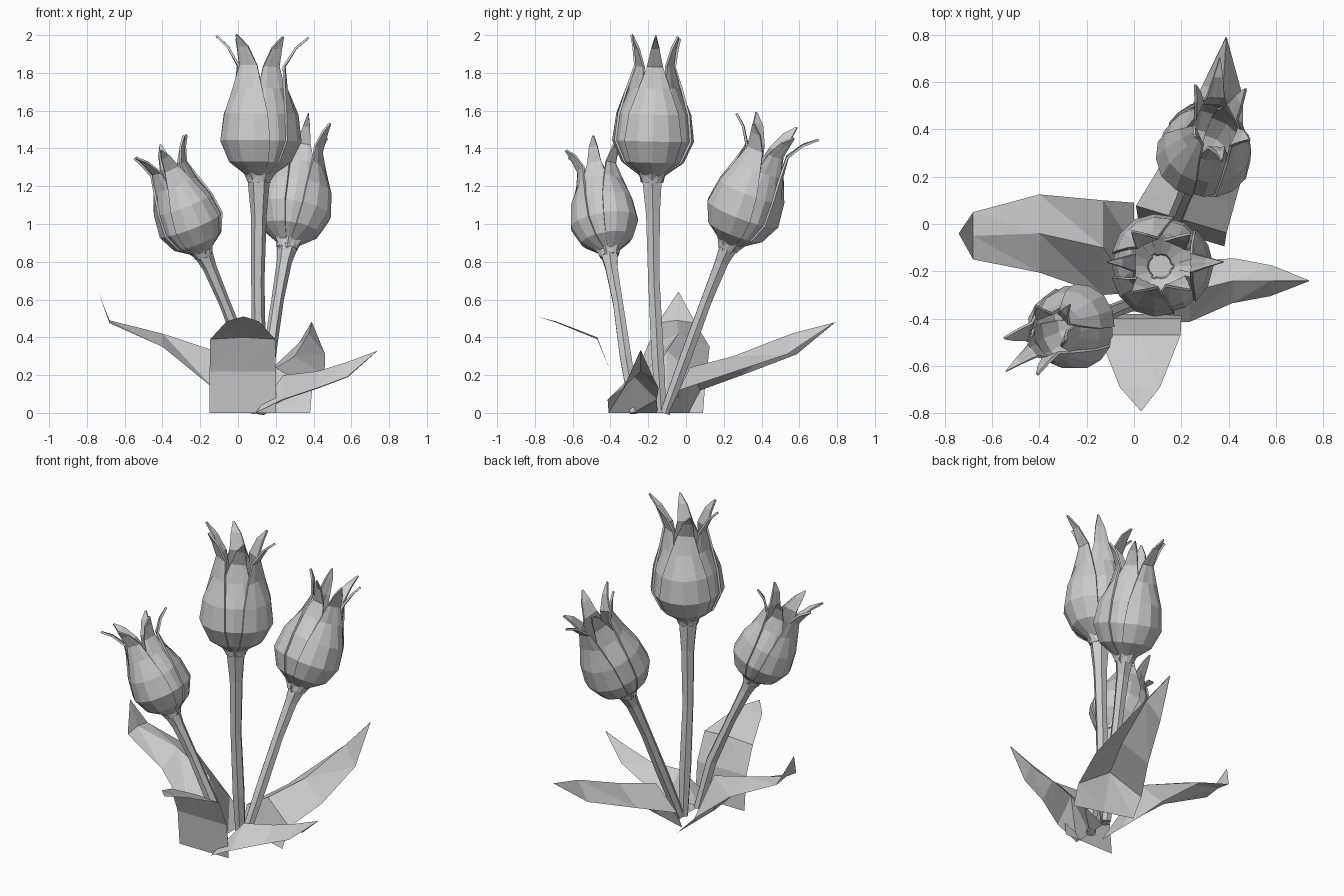
import bpy
from math import cos, sin, radians, pi
from mathutils import Vector, Matrix
import random

if "Cube" in bpy.data.objects:
    bpy.data.objects.remove(bpy.data.objects["Cube"])

random.seed(4)


def make(name, verts, faces, thick=0.0):
    me = bpy.data.meshes.new(name)
    me.from_pydata([tuple(v) for v in verts], [], faces)
    me.update()
    ob = bpy.data.objects.new(name, me)
    bpy.context.collection.objects.link(ob)
    if thick:
        mod = ob.modifiers.new("thickness", 'SOLIDIFY')
        mod.thickness = thick
        mod.offset = 0
    return ob


def grid_faces(rows, cols, start=0, wrap=False):
    out = []
    for i in range(rows - 1):
        for j in range(cols if wrap else cols - 1):
            a, b = start + i * cols + j, start + i * cols + (j + 1) % cols
            out.append((a, b, b + cols, a + cols))
    return out


# petal outline: height, radius, half angle in degrees
PETAL = [(0.0, .055, 50), (.04, .065, 50), (.11, .165, 48), (.22, .218, 46),
         (.36, .20, 43), (.50, .155, 34), (.62, .135, 23), (.72, .19, 10), (.78, .255, 1)]


def flower(name, base, axis, scale, yaw):
    """Six overlapping petals that close at the waist and flare at the tips."""
    axis = Vector(axis).normalized()
    rot = Vector((0, 0, 1)).rotation_difference(axis).to_matrix().to_4x4()
    mat = Matrix.Translation(base) @ rot @ Matrix.Rotation(radians(yaw), 4, 'Z') @ Matrix.Scale(scale, 4)
    verts, faces = [], []
    cols = (-1, -.5, 0, .5, 1)
    for k in range(6):
        inner = k % 2
        centre = radians(60 * k)
        drop = random.uniform(0, .04)
        start = len(verts)
        for h, r, half in PETAL:
            flare = max(0, (h - .45) / .33)
            for u in cols:
                a = centre + radians(half) * u
                # side edges tuck under on inner petals, trough at the tips
                rr = r * (.92 if inner else 1.0)
                rr *= 1 - .05 * abs(u) if flare == 0 else 1 - .12 * (1 - abs(u)) * (1 - flare)
                verts.append(mat @ Vector((rr * cos(a), rr * sin(a) * (1 - .42 * min(1, flare)),
                                           h - drop * flare)))
        faces += grid_faces(len(PETAL), 5, start)
    make(name + "_petals", verts, faces, .012)

    # small cup under the petals
    cup = []
    for h, r in ((-.02, .045), (.005, .06), (.05, .09)):
        cup += [mat @ Vector((r * cos(j * pi / 3), r * sin(j * pi / 3), h + (.02 * (j % 2) if r > .08 else 0)))
                for j in range(6)]
    make(name + "_cup", cup, grid_faces(3, 6, 0, True) + [tuple(range(5, -1, -1))])


def stem(name, path):
    """Six sided stem, path points are x, y, z, radius."""
    verts = []
    for i, p in enumerate(path):
        a, b = path[max(0, i - 1)], path[min(len(path) - 1, i + 1)]
        d = (Vector(b[:3]) - Vector(a[:3])).normalized()
        q = Vector((0, 0, 1)).rotation_difference(d)
        for j in range(6):
            t = j * pi / 3
            verts.append(Vector(p[:3]) + q @ Vector((cos(t), sin(t), 0)) * p[3])
    n = len(verts)
    make(name, verts, grid_faces(len(path), 6, 0, True) + [(5, 4, 3, 2, 1, 0), tuple(range(n - 6, n))])


def leaf(name, side, rows):
    """Folded blade; rows are x, y, ridge height, edge height, half width."""
    s = Vector(side).normalized()
    verts = []
    for x, y, zm, ze, w in rows:
        for u in (-1, 0, 1):
            verts.append(Vector((x, y, ze if u else zm)) + s * (w * u))
    faces = []
    for f in grid_faces(len(rows), 3):
        faces += [(f[0], f[1], f[2]), (f[0], f[2], f[3])]
    make(name, verts, faces)


# flowers
flower("middle_flower", (.11, -.18, 1.22), (.01, .02, .78), 1.0, 0)
flower("left_flower", (-.18, -.405, .83), (-.24, -.085, .6), .83, 45)
flower("back_flower", (.26, .22, .87), (.11, .26, .66), .93, 90)

# stems
stem("middle_stem", [(.11, -.13, 0, .03), (.11, -.15, .3, .038), (.105, -.17, .7, .035),
                     (.11, -.175, 1.05, .042), (.11, -.18, 1.24, .06)])
stem("left_stem", [(.10, -.27, .0, .03), (.04, -.32, .3, .035), (-.07, -.36, .58, .03),
                   (-.15, -.395, .77, .037), (-.182, -.406, .84, .05)])
stem("back_stem", [(.12, -.11, 0, .03), (.165, .0, .3, .035), (.21, .11, .6, .033),
                   (.245, .19, .8, .04), (.262, .225, .88, .055)])

# leaves
leaf("left_leaf", (0, 1, 0), [(.0, -.1, 0, 0, .19), (-.13, -.1, .33, .13, .2),
                              (-.4, -.04, .42, .35, .165), (-.68, -.05, .49, .475, .1),
                              (-.74, -.04, .64, .64, .002)])
leaf("front_leaf", (1, 0, 0), [(.025, -.38, 0, 0, .175), (.025, -.40, .22, .22, .175),
                               (.025, -.47, .40, .39, .172), (.025, -.69, .48, .485, .085),
                               (.03, -.79, .51, .51, .002)])
leaf("right_leaf", (.05, 1, 0), [(.1, -.28, 0, 0, .13), (.24, -.285, .2, .07, .13),
                                 (.42, -.24, .22, .13, .095), (.58, -.24, .27, .19, .065),
                                 (.74, -.24, .33, .33, .002)])
leaf("back_leaf", (1, -.3, 0), [(.2, -.04, 0, 0, .19), (.2, .02, .24, .12, .2),
                                (.3, .25, .30, .2, .165), (.375, .56, .42, .31, .09),
                                (.39, .79, .48, .48, .002)])
